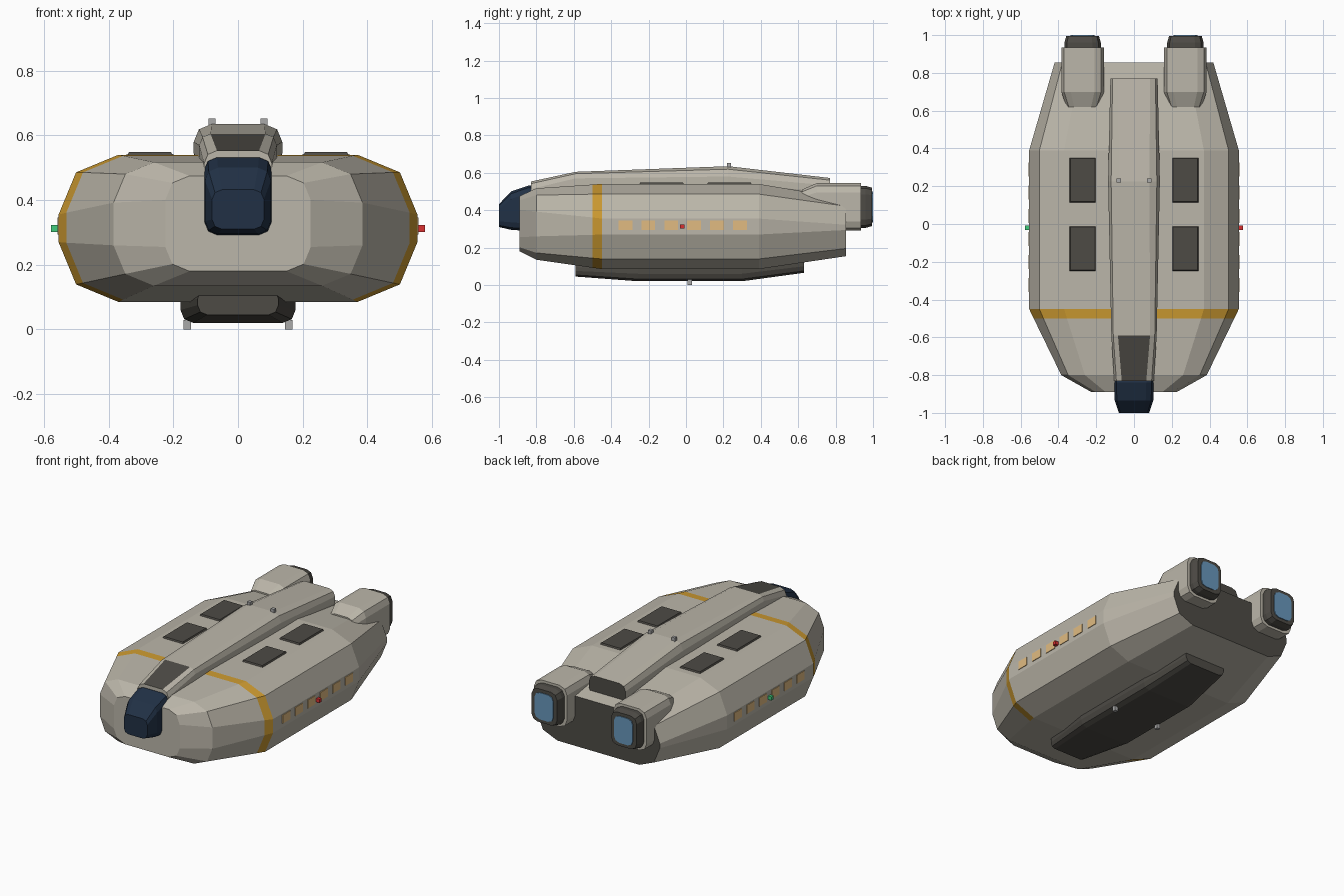
import bpy, bmesh, math

if "Cube" in bpy.data.objects:
    bpy.data.objects.remove(bpy.data.objects["Cube"])


def material(name, r, g, b):
    m = bpy.data.materials.new(name)
    m.diffuse_color = (r, g, b, 1)
    m.use_nodes = True
    m.node_tree.nodes["Principled BSDF"].inputs["Base Color"].default_value = m.diffuse_color
    return m


HULL = material("hull_grey", .50, .47, .40)
DARK = material("dark_panel", .075, .07, .06)
GOLD = material("gold_stripe", .60, .32, .03)
GLASS = material("cockpit_glass", .015, .03, .06)
GLOW = material("engine_glow", .14, .31, .50)
LAMP = material("window_light", .75, .50, .22)
RED = material("port_red", .70, .03, .03)
GREEN = material("starboard_green", .05, .60, .20)
METAL = material("light_metal", .40, .40, .40)


def section(w, z0, z1, r):
    """Twelve-sided rounded rectangle in x and z; side 2 is the top, side 8 the bottom."""
    pts = []
    for k, (sx, cz) in enumerate([(1, z1 - r), (-1, z1 - r), (-1, z0 + r), (1, z0 + r)]):
        for j in range(3):
            a = math.radians(90 * k + 45 * j)
            pts.append((sx * (w - r) + r * math.cos(a), cz + r * math.sin(a)))
    return pts


def loft(name, stations, mats, paint=None, cx=0, end_mat=0):
    """Skin rounded sections (y, half width, z0, z1, radius) from front to back."""
    bm = bmesh.new()
    rings = [[bm.verts.new((cx + x, s[0], z)) for x, z in section(*s[1:])] for s in stations]
    for k in range(len(rings) - 1):
        a, b = rings[k], rings[k + 1]
        for i in range(12):
            j = (i + 1) % 12
            f = bm.faces.new((a[i], a[j], b[j], b[i]))
            f.material_index = (paint or {}).get((k, i), 0)
    bm.faces.new(rings[0])
    bm.faces.new(rings[-1]).material_index = end_mat
    return finish(name, bm, mats)


def finish(name, bm, mats):
    bmesh.ops.recalc_face_normals(bm, faces=bm.faces)
    me = bpy.data.meshes.new(name)
    bm.to_mesh(me)
    bm.free()
    for m in mats:
        me.materials.append(m)
    ob = bpy.data.objects.new(name, me)
    bpy.context.collection.objects.link(ob)
    return ob


def box(name, centre, size, mat, taper=0):
    """Box whose top face is inset by taper."""
    bm = bmesh.new()
    bmesh.ops.create_cube(bm, size=1)
    for v in bm.verts:
        inset = taper if v.co.z > 0 else 0
        v.co = [c + p * (s - 2 * t) for c, p, s, t in
                zip(centre, v.co, size, (inset, inset, 0))]
    return finish(name, bm, [mat])


# Main hull with gold band (all sides but the bottom) and dark rear bulkhead
loft("hull", [(-.89, .225, .18, .475, .075),
              (-.80, .385, .135, .517, .125),
              (-.50, .531, .092, .537, .176),
              (-.45, .555, .085, .54, .185),
              (.39, .555, .085, .54, .185),
              (.855, .42, .154, .462, .14)],
     [HULL, GOLD, DARK], {(2, i): 1 for i in range(12) if i != 8}, end_mat=2)

# Dorsal spine with dark sloping panel at the front
loft("spine", [(-.83, .105, .45, .553, .04),
               (-.59, .12, .48, .605, .035),
               (.225, .137, .49, .635, .055),
               (.77, .125, .455, .572, .04)],
     [HULL, DARK], {(0, 2): 1}, end_mat=1)

# Cockpit
loft("cockpit", [(-1.0, .08, .31, .432, .03),
                 (-.935, .102, .295, .50, .04),
                 (-.84, .105, .288, .532, .04),
                 (-.79, .105, .288, .525, .04)], [GLASS])

# Belly pod
loft("belly_pod", [(-.59, .125, .045, .125, .03),
                   (-.257, .178, .02, .13, .04),
                   (.30, .178, .02, .13, .04),
                   (.63, .14, .065, .165, .035)], [DARK])

for side, sx in (("right", 1), ("left", -1)):
    # Engine nacelle, nozzle and glowing exhaust
    cx = sx * .272
    loft("nacelle_" + side, [(.62, .085, .33, .51, .04),
                             (.70, .113, .29, .545, .05),
                             (.935, .113, .29, .545, .05)], [HULL], cx=cx)
    loft("nozzle_" + side, [(.92, .096, .305, .53, .045),
                            (.96, .096, .305, .53, .045),
                            (.995, .087, .315, .52, .04)], [DARK], cx=cx)
    loft("exhaust_" + side, [(.98, .064, .335, .50, .035),
                             (1.0, .064, .335, .50, .035)], [GLOW], cx=cx)

    # Roof hatches
    for n, y in enumerate((-.13, .232)):
        box(f"hatch_{side}_{n + 1}", (cx, y, .54), (.146, .244, .018), DARK, .008)

    # Cabin windows
    for n in range(6):
        box(f"window_{side}_{n + 1}", (sx * .553, -.324 + .1225 * n, .32),
            (.012, .074, .052), LAMP)

    # Navigation light and small sensors above and below
    box("nav_light_" + side, (sx * .567, -.02, .312), (.022, .022, .022),
        RED if sx > 0 else GREEN)
    box("top_sensor_" + side, (sx * .081, .23, .641), (.022, .022, .024), METAL)
    box("belly_sensor_" + side, (sx * .157, .02, .0145), (.022, .022, .029), METAL)
